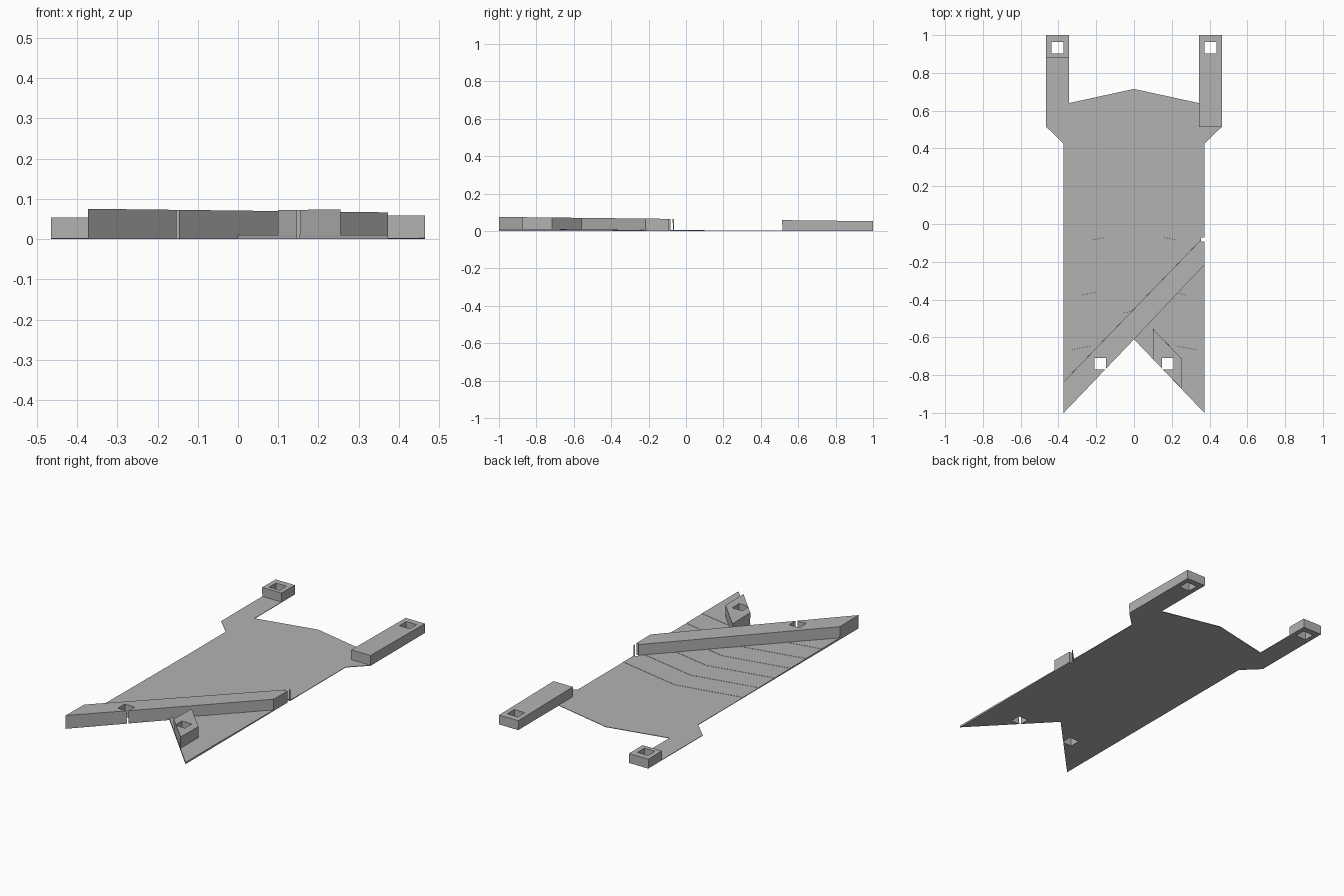
import bpy, bmesh
from mathutils import Vector

if "Cube" in bpy.data.objects:
    bpy.data.objects.remove(bpy.data.objects["Cube"], do_unlink=True)

grey = bpy.data.materials.new("plain grey")
grey.use_nodes = True
COLOUR = (0.45, 0.45, 0.45, 1)
grey.diffuse_color = COLOUR
grey.node_tree.nodes["Principled BSDF"].inputs["Base Color"].default_value = COLOUR

SLOPE = 0.0113      # bar tops fall gently toward the back
W = 0.373           # half width of the sheet
NOTCH = (0, -0.61)


def bar_top(y):
    return 0.064 - SLOPE * y


def add_prism(bm, outline, bottom, top):
    """Extrude an outline; top is a function of y."""
    lower = [bm.verts.new((x, y, bottom)) for x, y in outline]
    upper = [bm.verts.new((x, y - SLOPE * top(y), top(y))) for x, y in outline]
    bm.faces.new(lower)
    bm.faces.new(upper)
    n = len(outline)
    for i in range(n):
        j = (i + 1) % n
        bm.faces.new((lower[i], lower[j], upper[j], upper[i]))
    bmesh.ops.recalc_face_normals(bm, faces=bm.faces)


def make_object(name, bm):
    mesh = bpy.data.meshes.new(name)
    bm.to_mesh(mesh)
    bm.free()
    mesh.materials.append(grey)
    obj = bpy.data.objects.new(name, mesh)
    bpy.context.collection.objects.link(obj)
    return obj


def rect(x0, x1, y0, y1):
    return [(x0, y0), (x1, y0), (x1, y1), (x0, y1)]


# Cutter for the square holes and the small corner gap
bm = bmesh.new()
for s in (-1, 1):
    for x0, x1, y0, y1 in ((0.373, 0.438, 0.903, 0.965), (0.147, 0.209, -0.77, -0.708)):
        add_prism(bm, rect(s * x0, s * x1, y0, y1), -0.05, lambda y: 0.2)
add_prism(bm, rect(0.355, 0.4, -0.092, -0.07), -0.05, lambda y: 0.2)
cutter = make_object("hole_cutter", bm)
cutter.hide_render = True


def part(name, outline, bottom, top):
    bm = bmesh.new()
    add_prism(bm, outline, bottom, top)
    obj = make_object(name, bm)
    mod = obj.modifiers.new("holes", "BOOLEAN")
    mod.operation = "DIFFERENCE"
    mod.solver = "EXACT"
    mod.object = cutter
    bpy.context.view_layer.update()
    cut = bpy.data.meshes.new_from_object(obj.evaluated_get(bpy.context.evaluated_depsgraph_get()))
    obj.modifiers.clear()
    obj.data = cut
    return obj


# Base sheet with two rear tabs and a front notch
half = [(0.345, 0.64), (0.345, 1), (0.465, 1), (0.465, 0.515), (W, 0.425), (W, -1)]
mirrored = [(-x, y) for x, y in reversed(half)]
part("base_sheet", [(0, 0.715)] + half + [NOTCH] + mirrored, 0, lambda y: 0.003)

# Very thin chevron steps that thicken the sheet toward the front
for i in range(6):
    peak = 0.1 - 0.14 * i
    low = 0.003 + 0.0012 * i
    part(f"sheet_step_{i + 1}",
         [(-W, peak - 0.075), (0, peak), (W, peak - 0.075), (W, -1), NOTCH, (-W, -1)],
         low, lambda y: low + 0.0012)

# Raised bars
part("diagonal_bar", [(-W, -0.835), (W, -0.064), (W, -0.215), NOTCH, (-W, -1)], 0.002, bar_top)
part("front_left_block", [(0.1, -0.555), (0.255, -0.715), (0.255, -0.874), (0.1, -0.714)], 0.002, bar_top)
part("rear_left_bar", rect(0.345, 0.465, 0.515, 1), 0.002, bar_top)
part("rear_right_block", rect(-0.465, -0.345, 0.88, 1), 0.002, bar_top)

bpy.data.objects.remove(cutter, do_unlink=True)
